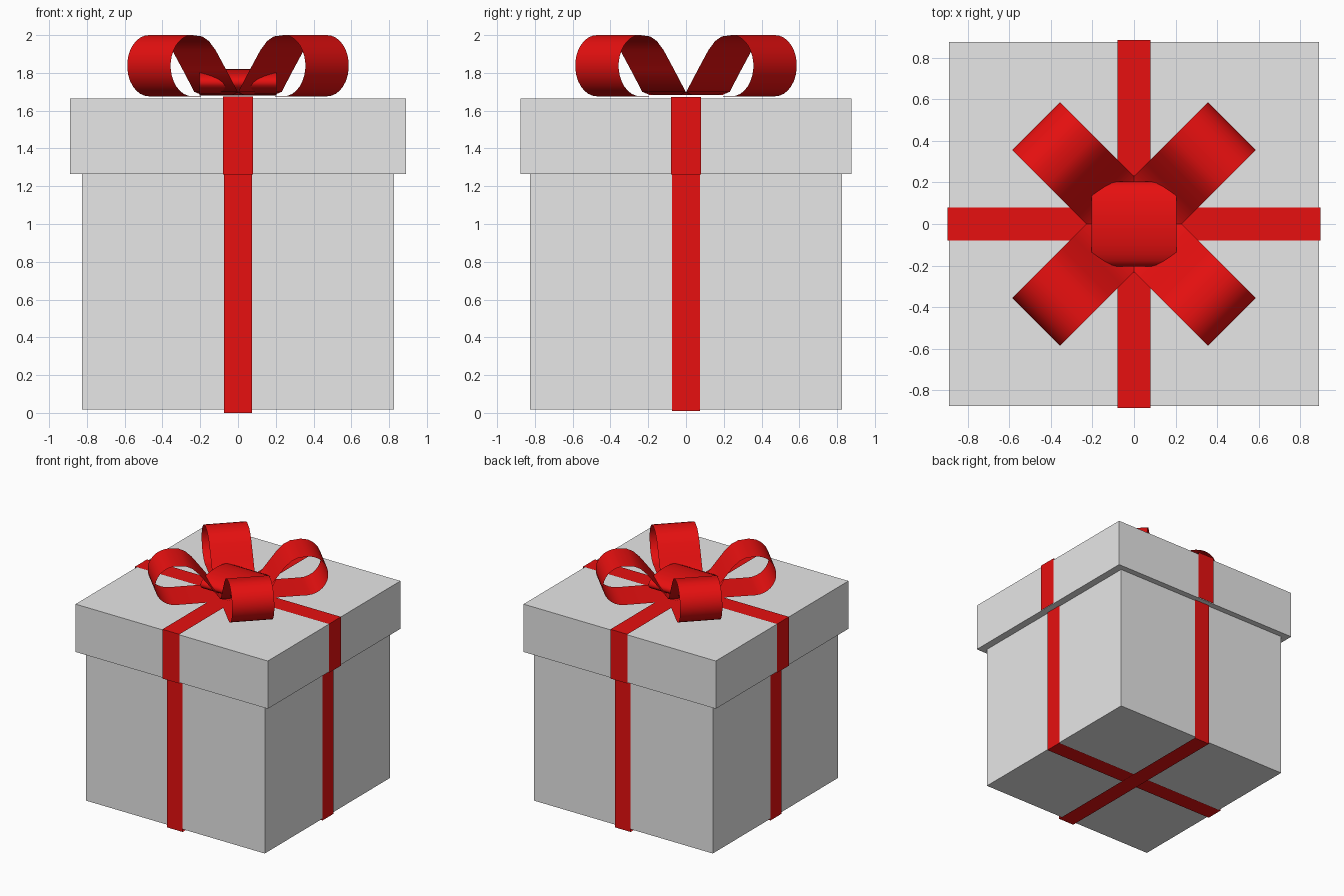
import bpy, math
from mathutils import Matrix

if "Cube" in bpy.data.objects:
    bpy.data.objects.remove(bpy.data.objects["Cube"])


def material(name, rgb):
    m = bpy.data.materials.new(name)
    m.diffuse_color = (*rgb, 1)
    m.use_nodes = True
    m.node_tree.nodes["Principled BSDF"].inputs["Base Color"].default_value = m.diffuse_color
    return m


GREY = material("light grey card", (0.8, 0.8, 0.8))
RED = material("red ribbon", (0.8, 0.005, 0.005))


def add(name, verts, faces, mat, smooth=False):
    me = bpy.data.meshes.new(name)
    me.from_pydata(verts, [], faces)
    me.materials.append(mat)
    for p in me.polygons:
        p.use_smooth = smooth
    ob = bpy.data.objects.new(name, me)
    bpy.context.collection.objects.link(ob)
    return ob


def box(name, x, y, z0, z1):
    v = [(sx * x, sy * y, z) for z in (z0, z1)
         for sx, sy in ((-1, -1), (1, -1), (1, 1), (-1, 1))]
    f = [(3, 2, 1, 0), (4, 5, 6, 7)]
    f += [(i, (i + 1) % 4, (i + 1) % 4 + 4, i + 4) for i in range(4)]
    return add(name, v, f, GREY)


def strip(name, path, width, angle=0, closed=False, smooth=False):
    """Thin ribbon sheet following an (r, z) path, turned about z."""
    h = width / 2
    rot = Matrix.Rotation(angle, 4, 'Z')
    v = []
    for r, z in path:
        v += [(r, -h, z), (r, h, z)]
    n = len(path)
    f = []
    for i in range(n if closed else n - 1):
        j = (i + 1) % n
        f.append((2 * i, 2 * i + 1, 2 * j + 1, 2 * j))
    ob = add(name, v, f, RED, smooth)
    ob.data.transform(rot)
    return ob


# Box and lid
box("box_body", 0.827, 0.827, 0.018, 1.28)
box("box_lid", 0.89, 0.877, 1.265, 1.665)

# Ribbons wrapped round the body and over the lid, in both directions
for axis, ang, body, lid, bottom, top in (("side", 0, 0.834, 0.898, 0.009, 1.672),
                                          ("front", math.pi / 2, 0.836, 0.887, 0.0, 1.675)):
    strip(axis + "_body_ribbon",
          [(-body, 1.265), (-body, bottom), (body, bottom), (body, 1.265)], 0.146, ang)
    strip(axis + "_lid_ribbon",
          [(-lid, 1.263), (-lid, top), (lid, top), (lid, 1.263)], 0.157, ang)

# Bow loops: slanted rise, round outer end, flat return to the middle
rise = [(0.02, 1.682), (0.11, 1.683), (0.165, 1.70), (0.25, 1.815),
        (0.33, 1.92), (0.38, 1.968), (0.43, 1.993)]
arc = [(0.505 + 0.162 * math.cos(math.radians(a)), 1.838 + 0.162 * math.sin(math.radians(a)))
       for a in range(90, -91, -12)]
for k in range(4):
    strip(f"bow_loop_{k + 1}", rise + arc + [(0.3, 1.677), (0.02, 1.677)],
          0.325, math.radians(45 + 90 * k), smooth=True)

# Small knot loop in the middle of the bow
ring = [(0.205 * math.cos(2 * math.pi * i / 24), 1.75 + 0.07 * math.sin(2 * math.pi * i / 24))
        for i in range(24)]
strip("bow_knot", ring, 0.41, math.pi / 2, closed=True, smooth=True)
